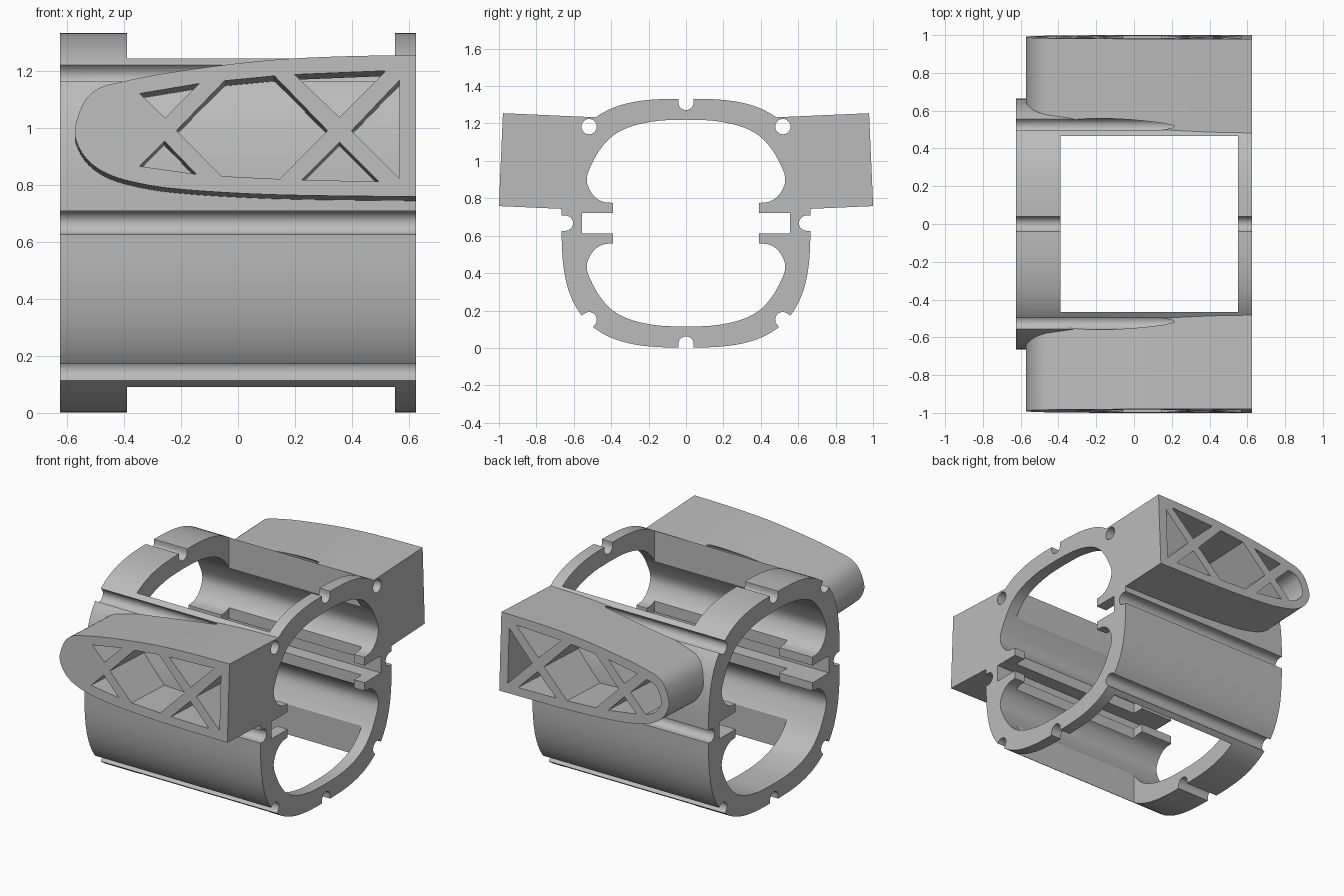
import bpy, bmesh
from math import sin, cos, pi, radians
from mathutils import Matrix, Vector

cube = bpy.data.objects.get("Cube")
if cube:
    bpy.data.objects.remove(cube, do_unlink=True)

MID = 0.667      # height of the tube axis
HALF = 0.625     # half length along x


def prism(name, pts, axis, a, b, matrix=None):
    """Extrude a 2D outline along x (points are y, z) or y (points are x, z)."""
    bm = bmesh.new()
    place = (lambda p: (a, p[0], p[1])) if axis == 'x' else (lambda p: (p[0], a, p[1]))
    face = bm.faces.new([bm.verts.new(place(p)) for p in pts])
    res = bmesh.ops.extrude_face_region(bm, geom=[face])
    move = Vector((b - a, 0, 0)) if axis == 'x' else Vector((0, b - a, 0))
    bmesh.ops.translate(bm, vec=move,
                        verts=[g for g in res['geom'] if isinstance(g, bmesh.types.BMVert)])
    if matrix:
        bm.transform(matrix)
    bmesh.ops.recalc_face_normals(bm, faces=bm.faces)
    mesh = bpy.data.meshes.new(name)
    bm.to_mesh(mesh)
    bm.free()
    ob = bpy.data.objects.new(name, mesh)
    bpy.context.collection.objects.link(ob)
    return ob


def combine(target, other, operation='DIFFERENCE'):
    mod = target.modifiers.new("boolean", 'BOOLEAN')
    mod.operation, mod.solver, mod.object = operation, 'EXACT', other
    bpy.context.view_layer.objects.active = target
    bpy.ops.object.modifier_apply(modifier=mod.name)
    bpy.data.objects.remove(other, do_unlink=True)


def spline(pts, steps=6):
    """Smooth open curve through the given points."""
    p = [Vector(q) for q in pts]
    p = [2 * p[0] - p[1]] + p + [2 * p[-1] - p[-2]]
    out = []
    for i in range(1, len(p) - 2):
        a, b, c, d = p[i - 1:i + 3]
        for k in range(steps):
            t = k / steps
            out.append((b * 2 + (c - a) * t + (2 * a - 5 * b + 4 * c - d) * t * t
                        + (3 * b - a - 3 * c + d) * t ** 3) / 2)
    return [tuple(v) for v in out] + [tuple(pts[-1])]


def circle(y, z, r=0.041, n=32):
    return [(y + r * cos(2 * pi * k / n), z + r * sin(2 * pi * k / n)) for k in range(n)]


def groove(y, z, degrees, r=0.041, n=16):
    """Round-bottomed channel opening outward in the given direction."""
    a = radians(degrees)
    pts = [(y + r * cos(a + pi / 2 + pi * k / n), z + r * sin(a + pi / 2 + pi * k / n))
           for k in range(n + 1)]
    tail = (0.15 * cos(a), 0.15 * sin(a))
    return pts + [(p[0] + tail[0], p[1] + tail[1]) for p in (pts[-1], pts[0])]


# Rounded-square outer tube
outline = []
for k in range(96):
    c, s = cos(2 * pi * k / 96), sin(2 * pi * k / 96)
    f = 0.665 / (abs(c) ** 3 + abs(s) ** 3) ** (1 / 3)
    outline.append((f * c, MID + f * s))
housing = prism("housing", outline, 'x', -HALF, HALF)

# Channels along the outside
corner = [(sy * 0.518, MID + sz * 0.516, sy, sz) for sy in (-1, 1) for sz in (-1, 1)]
channels = [(0, 1.313, 90), (0, 0.021, 270), (0.645, MID, 0), (-0.645, MID, 180)]
channels += [(y, z, 90 * sz - 45 * sy * sz) for y, z, sy, sz in corner]
for y, z, ang in channels:
    combine(housing, prism("channel_cutter", groove(y, z, ang), 'x', -0.7, 0.7))

# Side wings with a truss of pockets
wing_outline = spline([
    (HALF, 1.255), (0.375, 1.251), (0.145, 1.24), (-0.06, 1.219), (-0.275, 1.188),
    (-0.40, 1.163), (-0.485, 1.14), (-0.54, 1.09), (-0.572, 0.995), (-0.557, 0.93),
    (-0.515, 0.875), (-0.45, 0.835), (-0.36, 0.808), (-0.24, 0.788), (-0.03, 0.772),
    (0.215, 0.763), (HALF, 0.758)])
nose_pocket = spline([(-0.41, 0.88), (-0.46, 0.9), (-0.505, 0.945), (-0.517, 0.995),
                      (-0.49, 1.062), (-0.455, 1.09), (-0.41, 1.1)]) + [(-0.30, 0.99)]
pockets = [
    nose_pocket,
    [(-0.345, 1.12), (-0.137, 1.155), (-0.255, 1.035)],
    [(-0.345, 0.865), (-0.258, 0.953), (-0.146, 0.837)],
    [(-0.216, 0.99), (-0.047, 1.165), (0.128, 1.182), (0.314, 0.99), (0.146, 0.82), (-0.058, 0.83)],
    [(0.198, 1.187), (0.518, 1.2), (0.356, 1.037)],
    [(0.223, 0.816), (0.356, 0.95), (0.493, 0.812)],
    [(0.567, 1.167), (0.398, 0.99), (0.567, 0.82)]]
tilt = (Matrix.Translation((0, 0.99, 1)) @ Matrix.Rotation(radians(2.5), 4, 'X')
        @ Matrix.Translation((0, 0, -1)))
for side in (1, -1):
    m = Matrix.Scale(side, 4, (0, 1, 0)) @ tilt
    wing = prism("wing", wing_outline, 'y', -0.5, 0, m)
    for pts in pockets:
        combine(wing, prism("pocket_cutter", pts, 'y', -0.6, 0.1, m))
    combine(housing, wing, 'UNION')

# Inner cavity: two lobes joined between slotted rails
quarter = spline([(0, 1.22), (0.15, 1.214), (0.29, 1.185), (0.39, 1.135), (0.46, 1.06),
                  (0.51, 0.97), (0.53, 0.91), (0.522, 0.86), (0.49, 0.81), (0.445, 0.782),
                  (0.39, 0.775)]) + [(0.39, 0.722), (0.555, 0.722)]
half = quarter + [(y, 2 * MID - z) for y, z in reversed(quarter)]
cavity = half + [(-y, z) for y, z in reversed(half[1:-1])]
combine(housing, prism("cavity_cutter", cavity, 'x', -0.7, 0.7))

# Window cut from top to bottom
combine(housing, prism("window_cutter", [(-0.39, -0.5), (0.55, -0.5), (0.55, 2), (-0.39, 2)],
                       'y', -0.467, 0.467))

# Round bolt holes running through the wings
for y, z, sy, sz in corner:
    if sz > 0:
        combine(housing, prism("hole_cutter", circle(y, z), 'x', -0.7, 0.7))

# One grey finish
grey = bpy.data.materials.new("plain grey")
grey.use_nodes = True
color = (0.5, 0.5, 0.5, 1)
grey.diffuse_color = color
grey.node_tree.nodes["Principled BSDF"].inputs["Base Color"].default_value = color
housing.data.materials.clear()
housing.data.materials.append(grey)
for poly in housing.data.polygons:
    poly.material_index = 0

bpy.ops.object.select_all(action='DESELECT')
housing.select_set(True)
bpy.context.view_layer.objects.active = housing
bpy.ops.object.shade_smooth_by_angle(angle=radians(25))
